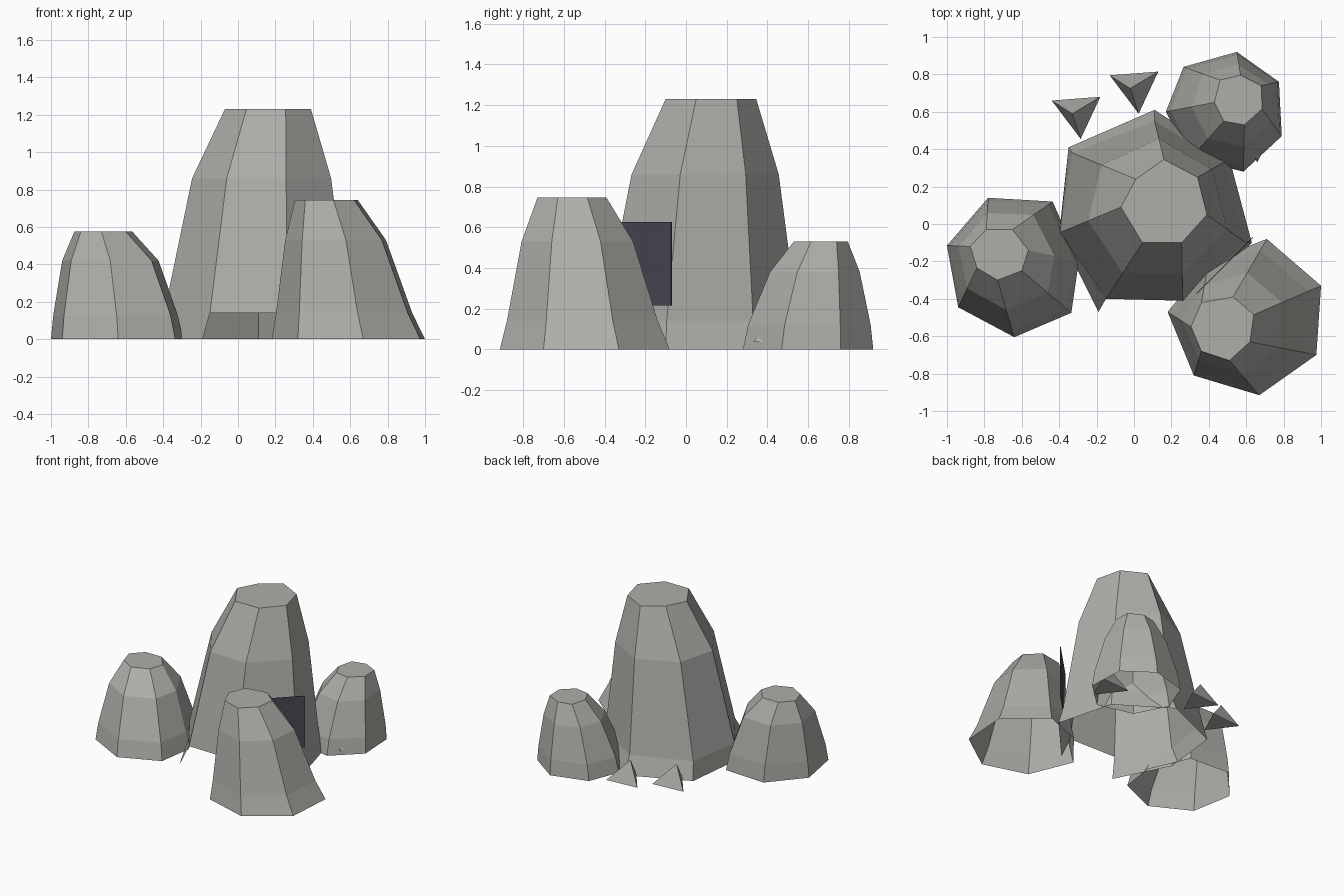
import bpy, bmesh
from mathutils import Vector

if "Cube" in bpy.data.objects:
    bpy.data.objects.remove(bpy.data.objects["Cube"])


def material(name, rgb):
    m = bpy.data.materials.new(name)
    m.diffuse_color = (*rgb, 1)
    m.use_nodes = True
    m.node_tree.nodes["Principled BSDF"].inputs["Base Color"].default_value = m.diffuse_color
    return m


STONE = material("grey stone", (0.42, 0.42, 0.395))
DARK = material("dark door", (0.068, 0.068, 0.09))


def finish(name, bm, mat):
    bmesh.ops.recalc_face_normals(bm, faces=bm.faces[:])
    me = bpy.data.meshes.new(name)
    bm.to_mesh(me)
    bm.free()
    me.materials.append(mat)
    ob = bpy.data.objects.new(name, me)
    bpy.context.collection.objects.link(ob)


def mound(name, base, top, levels, foot=None, opening=None):
    """Loft seven-sided rings from base to top; levels = (height, blend)."""
    bm = bmesh.new()
    rings = []
    for k, (z, t) in enumerate(levels):
        ring = []
        for i, (b, c) in enumerate(zip(base, top)):
            p = Vector(b).lerp(Vector(c), t)
            if k == 0 and foot:
                p = Vector(foot[i])
            ring.append(bm.verts.new((p.x, p.y, z)))
        rings.append(ring)
    n = len(base)
    for k in range(len(rings) - 1):
        for i in range(n):
            if k == 0 and i == opening:
                continue
            j = (i + 1) % n
            bm.faces.new((rings[k][i], rings[k][j], rings[k + 1][j], rings[k + 1][i]))
    bm.faces.new(rings[-1])
    finish(name, bm, STONE)


# Tall central mound with a flared foot and a low gap in its front face
mound("central_mound",
      [(.59, -.095), (.48, .33), (.11, .55), (-.33, .38), (-.395, -.045), (-.15, -.40), (.26, -.41)],
      [(.39, .05), (.34, .25), (.16, .345), (.01, .24), (-.07, .09), (.045, -.10), (.255, -.10)],
      [(0, 0), (.14, 0), (.86, .46), (1.23, 1)],
      foot=[(.63, -.10), (.51, .35), (.11, .61), (-.35, .41), (-.40, -.05), (-.19, -.47), (.30, -.46)],
      opening=5)

# Three smaller mounds around it
mound("front_right_mound",
      [(1.0, -.33), (.975, -.70), (.67, -.915), (.32, -.81), (.18, -.47), (.40, -.20), (.71, -.08)],
      [(.64, -.485), (.62, -.63), (.51, -.73), (.36, -.68), (.305, -.55), (.36, -.42), (.53, -.39)],
      [(0, 0), (.14, .19), (.53, .58), (.745, 1)])
mound("left_mound",
      [(-.64, -.605), (-.94, -.445), (-1, -.115), (-.78, .14), (-.435, .12), (-.295, -.20), (-.335, -.475)],
      [(-.73, -.30), (-.84, -.235), (-.875, -.12), (-.79, -.03), (-.65, -.03), (-.565, -.14), (-.60, -.25)],
      [(0, 0), (.13, .1), (.42, .48), (.575, 1)])
mound("back_mound",
      [(.55, .92), (.265, .84), (.17, .60), (.30, .35), (.585, .28), (.79, .47), (.775, .76)],
      [(.57, .795), (.46, .77), (.43, .65), (.48, .55), (.59, .53), (.685, .615), (.68, .74)],
      [(0, 0), (.12, .1), (.38, .53), (.53, 1)])

# Small pyramid stones: two behind the central mound, one under the back mound
for i, (dx, dy) in enumerate([(0, 0), (.31, .135), (.945, -.125)]):
    bm = bmesh.new()
    v = [bm.verts.new((x + dx, y + dy, z)) for x, y, z in
         [(-.44, .66, .035), (-.18, .68, .035), (-.285, .455, .035), (-.33, .59, .2)]]
    for f in [(0, 1, 2), (0, 1, 3), (1, 2, 3), (2, 0, 3)]:
        bm.faces.new([v[k] for k in f])
    finish(f"pyramid_stone_{i + 1}", bm, STONE)

# Thin dark door panel standing against the right front face
bm = bmesh.new()
a, b = Vector((.335, -.37, .215)), Vector((.635, -.07, .215))
up = Vector((0, 0, .41))
out = (b - a).cross(up).normalized() * .004
front = [bm.verts.new(p + out) for p in (a, b, b + up, a + up)]
back = [bm.verts.new(p) for p in (a, b, b + up, a + up)]
bm.faces.new(front)
bm.faces.new(back[::-1])
for i in range(4):
    j = (i + 1) % 4
    bm.faces.new((front[i], front[j], back[j], back[i]))
finish("door_panel", bm, DARK)
